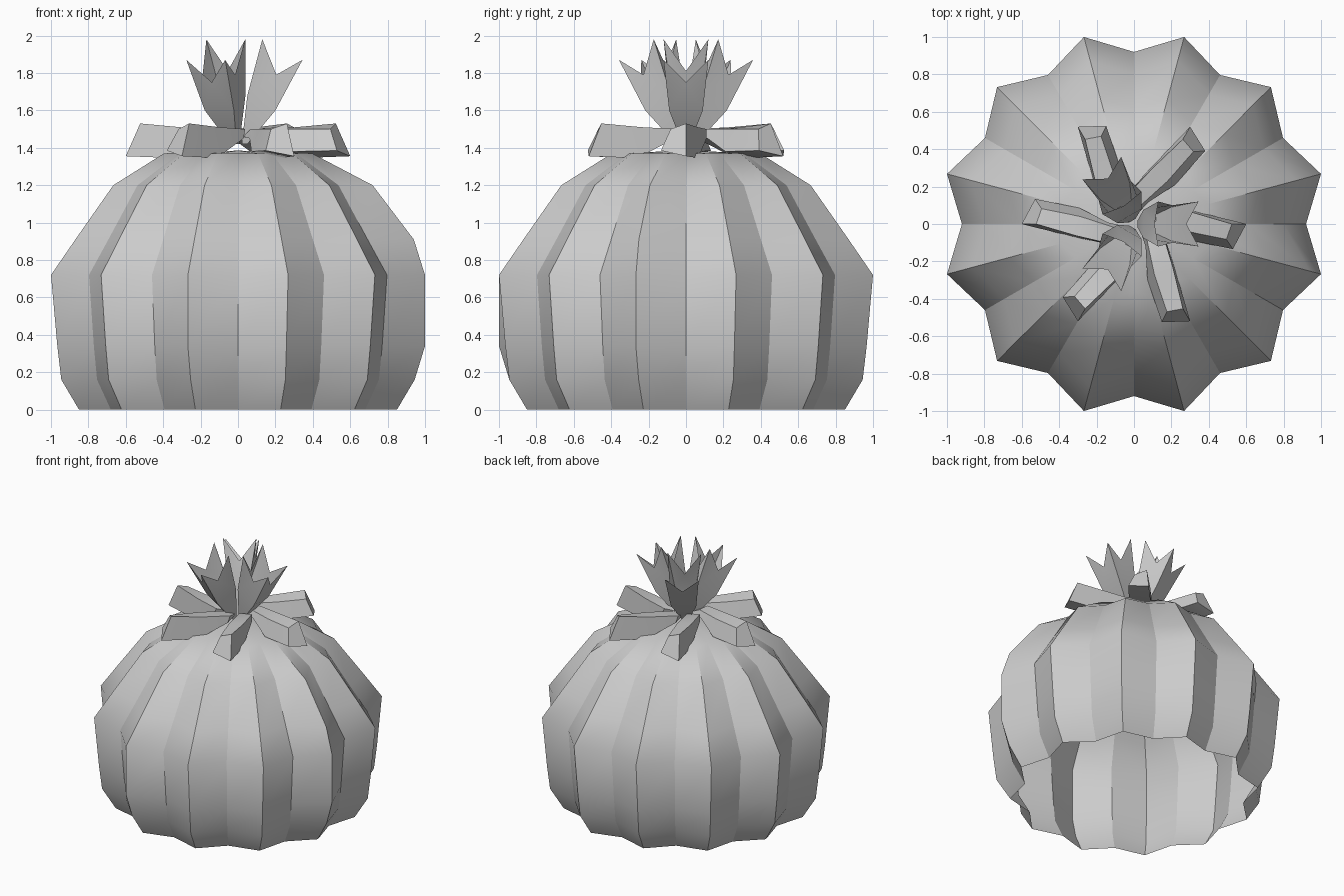
import bpy, math
from mathutils import Matrix

if "Cube" in bpy.data.objects:
    bpy.data.objects.remove(bpy.data.objects["Cube"])


def make(name, verts, faces, spin=0.0, angle=40):
    me = bpy.data.meshes.new(name)
    me.from_pydata(verts, [], faces)
    me.transform(Matrix.Rotation(math.radians(spin), 4, 'Z'))
    ob = bpy.data.objects.new(name, me)
    bpy.context.collection.objects.link(ob)
    bpy.ops.object.select_all(action='DESELECT')
    ob.select_set(True)
    bpy.context.view_layer.objects.active = ob
    if angle >= 180:
        bpy.ops.object.shade_smooth()
    else:
        bpy.ops.object.shade_smooth_by_angle(angle=math.radians(angle))
    return ob


# ribbed cactus body: (z, ridge radius, valley radius), open underneath
profile = [(0, .88, .785), (.16, .978, .87), (.34, 1.0, .89), (.72, 1.035, .92),
           (.91, .90, .80), (1.2, .69, .62), (1.37, .41, .36)]
# the one fuller rib on the right side
full_rib = {2: 1.035, 4: .973, 5: .745}
N = 24
verts, faces = [], []
for k, (z, ridge, valley) in enumerate(profile):
    for i in range(N):
        deg = i * 15
        r = ridge if i % 2 else valley
        if deg == 345:
            r = full_rib.get(k, r)
        elif deg == 255 and k == 2:
            r = 1.035
        a = math.radians(deg)
        verts.append((r * math.cos(a), r * math.sin(a), z))
for k in range(len(profile) - 1):
    for i in range(N):
        j = (i + 1) % N
        faces.append((k * N + i, k * N + j, (k + 1) * N + j, (k + 1) * N + i))
verts.append((0, 0, 1.385))
top = (len(profile) - 1) * N
faces += [(top + i, top + (i + 1) % N, len(verts) - 1) for i in range(N)]
body = make("cactus_body", verts, faces, angle=180)

# crease ribs and valleys lengthwise, keep the bulge smooth
for e in body.data.edges:
    a, b = e.vertices
    e.use_edge_sharp = abs(a - b) == N and max(a, b) < len(verts) - 1

# six lower petals: each section is (radius, sideways, z) for four corners
sections = [
    [(.137, .007, 1.45), (.118, .123, 1.45), (.10, .12, 1.50), (.10, .03, 1.50)],
    [(.30, -.055, 1.38), (.33, .10, 1.345), (.30, .095, 1.51), (.29, -.01, 1.50)],
    [(.54, -.078, 1.385), (.597, .063, 1.355), (.52, .055, 1.53), (.50, -.03, 1.50)]]
pv = [p for s in sections for p in s] + [(.02, .02, 1.46)]
pf = [(8, 9, 10, 11)]
for i in range(4):
    j = (i + 1) % 4
    pf += [(n + i, n + j, n + 4 + j, n + 4 + i) for n in (0, 4)] + [(12, j, i)]
for p in range(6):
    make(f"lower_petal_{p + 1}", pv, pf, 54 + 60 * p)

# three open flowers with four pointed tips each
base = [(.05, -.02, 1.42), (.05, .02, 1.42), (.02, .02, 1.42), (.02, -.02, 1.42)]
cup = [(.20, -.09, 1.60), (.20, .09, 1.60), (.05, .075, 1.68), (.05, -.075, 1.68)]
tips = [(.345, -.12, 1.87), (.345, .12, 1.87), (.13, .12, 1.98), (.13, -.12, 1.98)]
notches = [(.28, 0, 1.75), (.205, .10, 1.79), (.11, 0, 1.81), (.205, -.10, 1.79)]
f = [(3, 2, 1, 0)]
for i in range(4):
    j, h = (i + 1) % 4, (i - 1) % 4
    f += [(i, j, 4 + j, 4 + i), (4 + i, 4 + j, 12 + i),
          (4 + i, 12 + i, 8 + i), (4 + i, 8 + i, 12 + h)]
for n in range(3):
    make(f"top_flower_{n + 1}", base + cup + tips + notches, f, 120 * n, 25)
